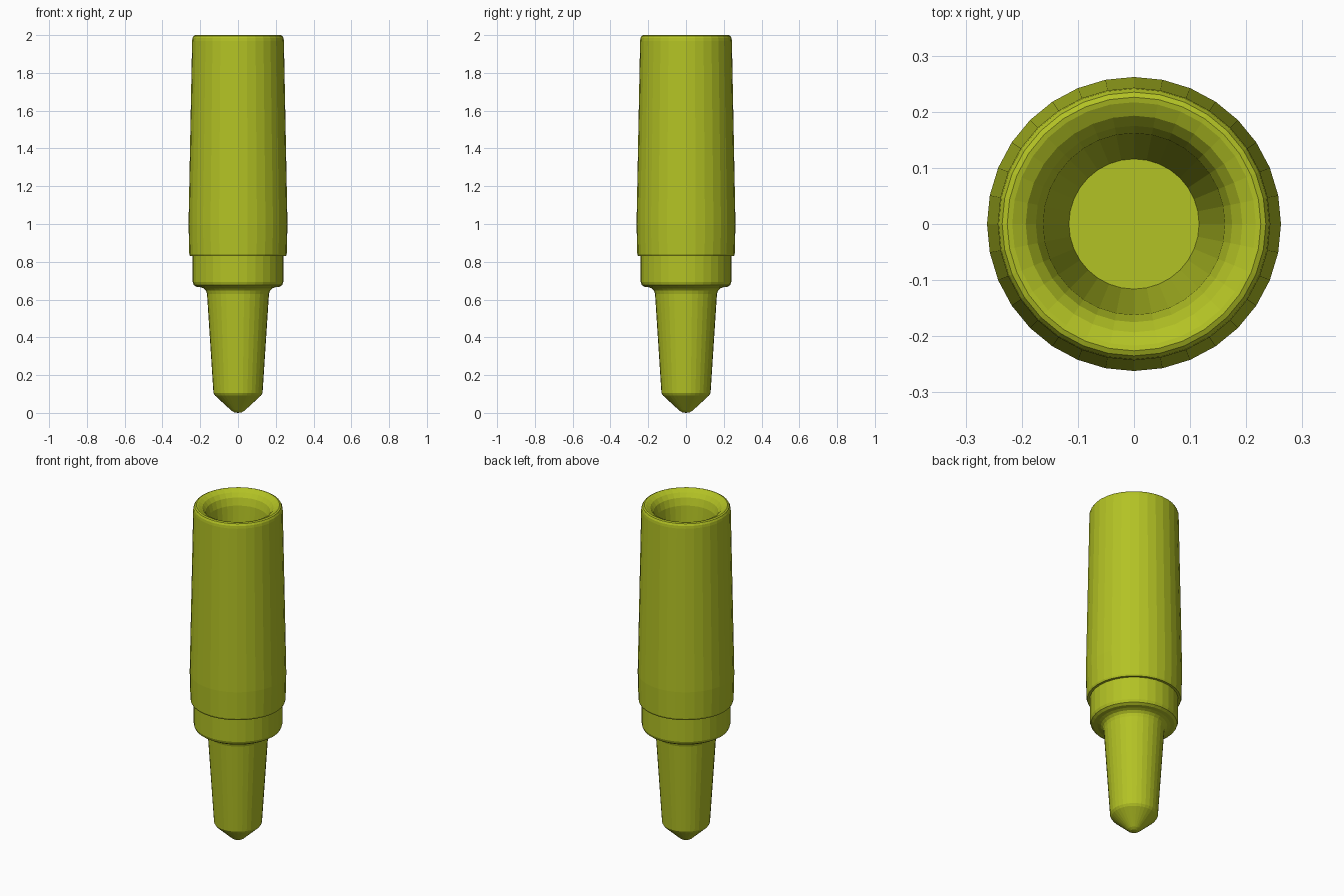
import bpy
import bmesh
import math

SIDES = 32

cube = bpy.data.objects.get("Cube")
if cube:
    bpy.data.objects.remove(cube, do_unlink=True)


def make_material(name, colour):
    mat = bpy.data.materials.new(name)
    mat.use_nodes = True
    mat.diffuse_color = colour
    mat.node_tree.nodes["Principled BSDF"].inputs["Base Color"].default_value = colour
    return mat


def lathe(name, profile, mat):
    """Revolve (radius, height) points around z; zero radius closes to a point."""
    bm = bmesh.new()
    rings = []
    for r, z in profile:
        if r == 0:
            rings.append([bm.verts.new((0, 0, z))] * SIDES)
            continue
        angles = [math.tau * i / SIDES for i in range(SIDES)]
        rings.append([bm.verts.new((r * math.cos(a), r * math.sin(a), z)) for a in angles])
    for low, high in zip(rings, rings[1:]):
        for i in range(SIDES):
            j = (i + 1) % SIDES
            corners = dict.fromkeys((low[i], low[j], high[j], high[i]))
            bm.faces.new(list(corners))
    bmesh.ops.recalc_face_normals(bm, faces=bm.faces)
    mesh = bpy.data.meshes.new(name)
    bm.to_mesh(mesh)
    bm.free()
    mesh.materials.append(mat)
    obj = bpy.data.objects.new(name, mesh)
    bpy.context.collection.objects.link(obj)
    return obj


lime = make_material("olive lime", (0.45, 0.54, 0.018, 1))

# Pointed tip and tapered stem
tip_and_stem = [(0, 0), (0.02, 0.003), (0.035, 0.012), (0.122, 0.092), (0.13, 0.105),
                (0.164, 0.63)]
# Fillet under the collar, rounded collar edge, collar wall
collar = [(0.169, 0.647), (0.181, 0.659), (0.198, 0.665), (0.22, 0.668),
          (0.234, 0.677), (0.24, 0.693), (0.24, 0.83)]
# Sleeve with a slight belly, and rounded outer lip
sleeve = [(0.254, 0.83), (0.258, 0.84), (0.262, 1.0), (0.243, 1.97),
          (0.241, 1.985), (0.235, 1.996), (0.226, 2.0)]
# Lip rolling inward, tapered socket and its floor
socket = [(0.217, 1.998), (0.193, 1.985), (0.175, 1.962), (0.162, 1.92),
          (0.116, 1.3), (0, 1.3)]

lathe("tapered_socket_pin", tip_and_stem + collar + sleeve + socket, lime)
